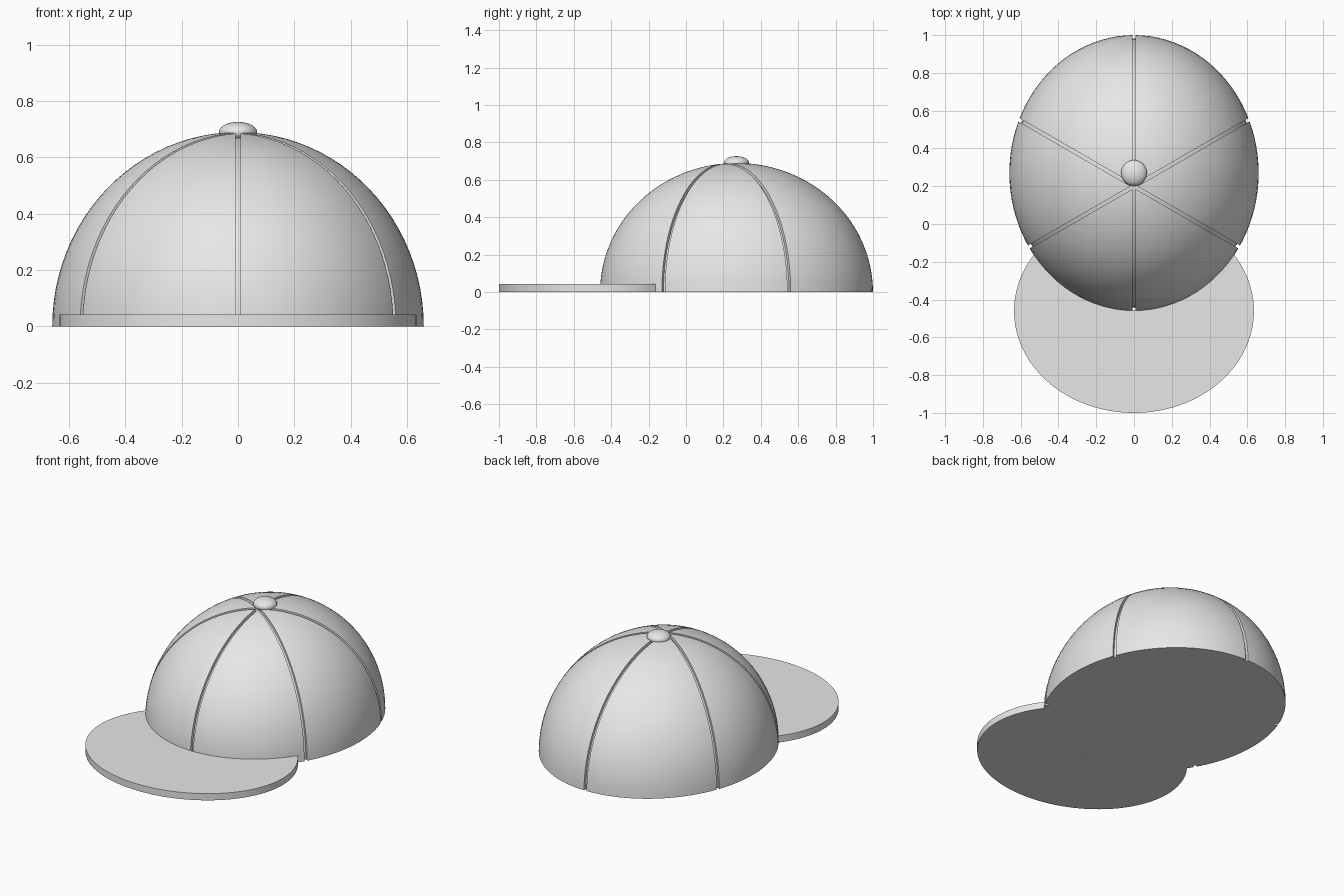
import bpy, bmesh, math
from mathutils import Matrix, Vector

cube = bpy.data.objects.get("Cube")
if cube:
    bpy.data.objects.remove(cube, do_unlink=True)

GREY = (0.8, 0.8, 0.8, 1)
mat = bpy.data.materials.new("light grey")
mat.use_nodes = True
mat.diffuse_color = GREY
mat.node_tree.nodes["Principled BSDF"].inputs["Base Color"].default_value = GREY

DOME_CENTRE = Vector((0, 0.27, 0))
DOME_RADII = Vector((0.66, 0.73, 0.69))


def finish(bm, name):
    mesh = bpy.data.meshes.new(name)
    bm.to_mesh(mesh)
    bm.free()
    mesh.materials.append(mat)
    obj = bpy.data.objects.new(name, mesh)
    bpy.context.collection.objects.link(obj)
    return obj


def ellipsoid(name, centre, radii, segments=96, half=False):
    bm = bmesh.new()
    bmesh.ops.create_uvsphere(bm, u_segments=segments, v_segments=segments // 2, radius=1)
    if half:
        cut = bmesh.ops.bisect_plane(bm, geom=bm.verts[:] + bm.edges[:] + bm.faces[:], dist=1e-5,
                                     plane_co=(0, 0, 0), plane_no=(0, 0, -1), clear_outer=True)
        rim = [e for e in bm.edges if e.is_boundary]
        bmesh.ops.holes_fill(bm, edges=rim, sides=0)
    bmesh.ops.transform(bm, matrix=Matrix.Translation(centre) @ Matrix.Diagonal(radii).to_4x4(),
                        verts=bm.verts)
    return finish(bm, name)


def subtract(target, cutter):
    mod = target.modifiers.new("cut", 'BOOLEAN')
    mod.operation = 'DIFFERENCE'
    mod.solver = 'EXACT'
    mod.object = cutter
    bpy.context.view_layer.objects.active = target
    bpy.ops.object.modifier_apply(modifier=mod.name)


def discard(obj):
    bpy.data.objects.remove(obj, do_unlink=True)


# Crown, with seam grooves cut down to a slightly smaller core
crown = ellipsoid("crown", DOME_CENTRE, DOME_RADII, half=True)
core = ellipsoid("groove_floor_cutter", DOME_CENTRE, DOME_RADII - Vector((0.018,) * 3))
for angle in (30, 90, 150):
    bm = bmesh.new()
    bmesh.ops.create_cube(bm, size=1)
    bmesh.ops.transform(bm, verts=bm.verts,
                        matrix=Matrix.Translation((0, 0.2, 0.2))
                        @ Matrix.Rotation(math.radians(angle), 4, 'Z')
                        @ Matrix.Diagonal((2.4, 0.018, 2, 1)))
    slot = finish(bm, "seam_cutter")
    subtract(slot, core)
    subtract(crown, slot)
    discard(slot)
discard(core)

# Brim: a flat oval plate trimmed where it meets the crown
bm = bmesh.new()
bmesh.ops.create_cone(bm, cap_ends=True, segments=128, radius1=1, radius2=1, depth=1)
bmesh.ops.transform(bm, verts=bm.verts,
                    matrix=Matrix.Translation((0, -0.46, 0.021))
                    @ Matrix.Diagonal((0.635, 0.54, 0.042, 1)))
brim = finish(bm, "brim")
trim = ellipsoid("brim_trim_cutter", DOME_CENTRE, DOME_RADII)
subtract(brim, trim)
discard(trim)

# Button on top
button = ellipsoid("top_button", DOME_CENTRE + Vector((0, 0, 0.69)), Vector((0.068, 0.068, 0.036)), 48)

# Smooth shading with crisp seams
for obj in (crown, brim, button):
    bpy.ops.object.select_all(action='DESELECT')
    obj.select_set(True)
    bpy.context.view_layer.objects.active = obj
    bpy.ops.object.shade_smooth_by_angle(angle=math.radians(30))
